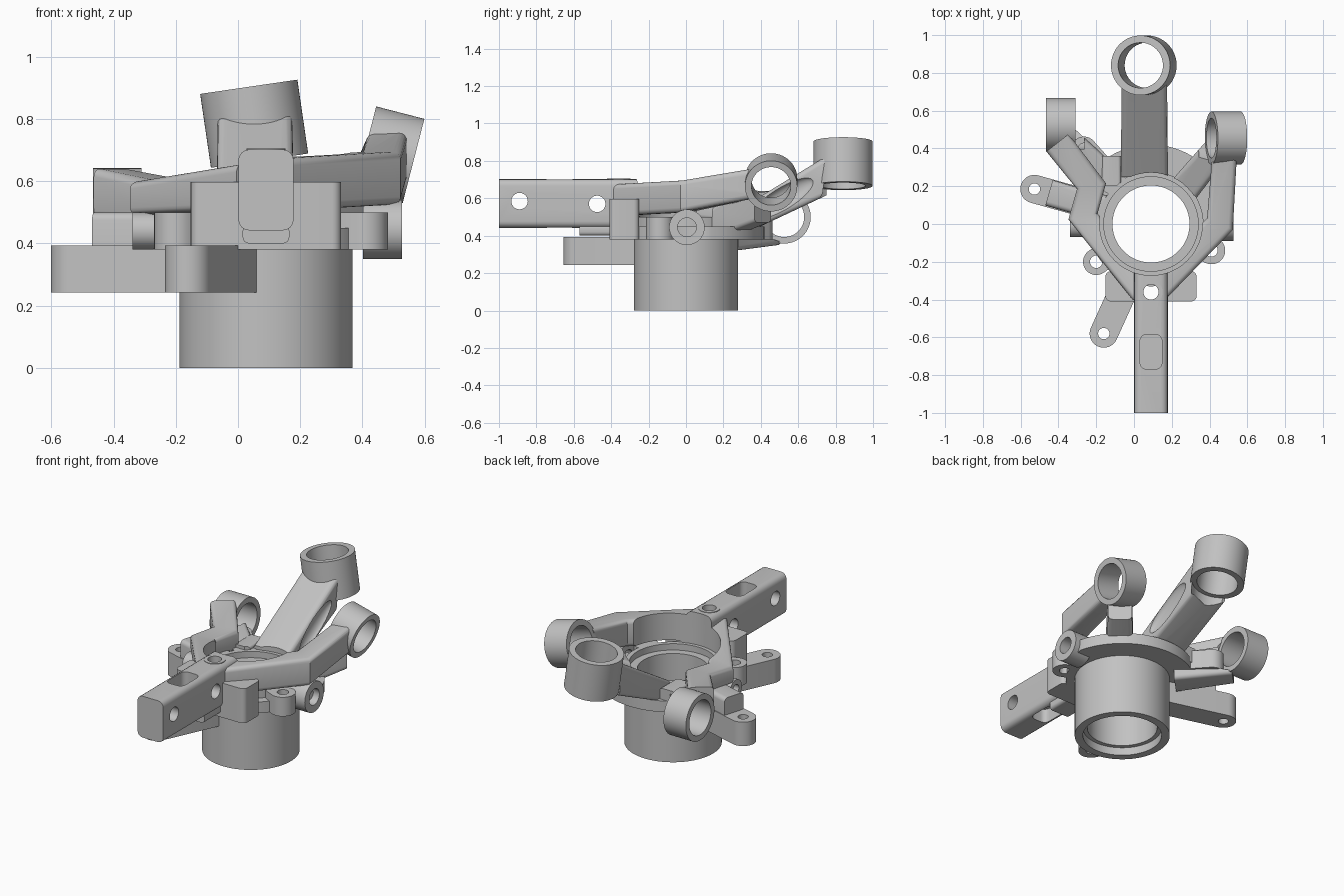
import bpy, bmesh, math
from mathutils import Vector

if "Cube" in bpy.data.objects:
    bpy.data.objects.remove(bpy.data.objects["Cube"])

# One cast-metal colour
metal = bpy.data.materials.new("cast_grey")
metal.use_nodes = True
GREY = (0.54, 0.54, 0.54, 1)
metal.diffuse_color = GREY
metal.node_tree.nodes["Principled BSDF"].inputs["Base Color"].default_value = GREY

HUB = Vector((0.09, 0, 0))
X, Z = Vector((1, 0, 0)), Vector((0, 0, 1))
parts = []


def finish(name, bm, keep=True):
    bmesh.ops.recalc_face_normals(bm, faces=bm.faces)
    mesh = bpy.data.meshes.new(name)
    bm.to_mesh(mesh)
    bm.free()
    mesh.materials.append(metal)
    ob = bpy.data.objects.new(name, mesh)
    bpy.context.scene.collection.objects.link(ob)
    if keep:
        parts.append(ob)
    return ob


def lathe(name, profile, centre=HUB, axis=Z, n=64):
    """Closed (radius, height) profile spun about an axis."""
    bm = bmesh.new()
    rot = Z.rotation_difference(Vector(axis)).to_matrix()
    rings = []
    for i in range(n):
        a = math.tau * i / n
        rings.append([bm.verts.new(Vector(centre) + rot @ Vector(
            (r * math.cos(a), r * math.sin(a), h))) for r, h in profile])
    m = len(profile)
    for i in range(n):
        a, b = rings[i], rings[(i + 1) % n]
        for j in range(m):
            k = (j + 1) % m
            bm.faces.new((a[j], b[j], b[k], a[k]))
    return finish(name, bm)


def tube(name, centre, axis, r, hole, length):
    h = length / 2
    return lathe(name, [(hole, -h), (r, -h), (r, h), (hole, h)], centre, axis)


def prism(name, outline, z0, z1, keep=True):
    bm = bmesh.new()
    low = [bm.verts.new((x, y, z0)) for x, y in outline]
    top = [bm.verts.new((x, y, z1)) for x, y in outline]
    bm.faces.new(low)
    bm.faces.new(top)
    for i in range(len(low)):
        k = (i + 1) % len(low)
        bm.faces.new((low[i], low[k], top[k], top[i]))
    return finish(name, bm, keep)


def capsule(p, q, r, n=16):
    """Outline with a round end at each point."""
    a = math.atan2(p[1] - q[1], p[0] - q[0])
    pts = []
    for c, start in ((p, a - math.pi / 2), (q, a + math.pi / 2)):
        for i in range(n + 1):
            t = start + math.pi * i / n
            pts.append((c[0] + r * math.cos(t), c[1] + r * math.sin(t)))
    return pts


def round_rect(cx, cy, hx, hy, r):
    """Rectangle outline with rounded corners."""
    return [(cx + sx * (hx - r) + r * math.cos(a), cy + sy * (hy - r) + r * math.sin(a))
            for sx, sy, q in ((1, 1, 0), (-1, 1, 1), (-1, -1, 2), (1, -1, 3))
            for a in (math.pi / 2 * (q + i / 6) for i in range(7))]


def bar(name, stations, bevel=0.025):
    """Mitred bar with rounded long edges through (x, y, z, width, height) stations."""
    bm = bmesh.new()
    P = [Vector(s[:2]) for s in stations]
    rings = []
    for i, (x, y, z, w, h) in enumerate(stations):
        d0 = (P[i] - P[max(i - 1, 0)]).normalized()
        d1 = (P[min(i + 1, len(P) - 1)] - P[i]).normalized()
        d = (d0 + d1).normalized()
        k = w / 2 / max(d.dot(d1 if d1.length else d0), 0.5)
        nx, ny = -d.y * k, d.x * k
        rings.append([bm.verts.new((x + s * nx, y + s * ny, z + t * h / 2))
                      for s, t in ((-1, -1), (1, -1), (1, 1), (-1, 1))])
    for a, b in zip(rings, rings[1:]):
        for j in range(4):
            k = (j + 1) % 4
            bm.faces.new((a[j], a[k], b[k], b[j]))
    bm.faces.new(rings[0])
    bm.faces.new(rings[-1])
    long_edges = [bm.edges.get((a[j], b[j])) for a, b in zip(rings, rings[1:]) for j in range(4)]
    bmesh.ops.bevel(bm, geom=long_edges, offset=bevel, segments=4, profile=0.5, affect="EDGES")
    return finish(name, bm)


def rod(centre, axis, r, length):
    bm = bmesh.new()
    bmesh.ops.create_cone(bm, cap_ends=True, segments=48, radius1=r, radius2=r, depth=length)
    bmesh.ops.rotate(bm, verts=bm.verts, matrix=Z.rotation_difference(Vector(axis)).to_matrix())
    bmesh.ops.translate(bm, verts=bm.verts, vec=Vector(centre))
    return finish("cutter", bm, False)


def cut(ob, *cutters):
    for c in cutters:
        c.hide_render = True
        mod = ob.modifiers.new("cut", "BOOLEAN")
        mod.operation, mod.solver, mod.object = "DIFFERENCE", "EXACT", c


# Hub sleeve with stepped bore
lathe("hub_sleeve", [(0.23, 0), (0.278, 0), (0.278, 0.5), (0.25, 0.5), (0.25, 0.46),
                     (0.204, 0.46), (0.204, 0.05), (0.23, 0.05)], n=96)
bore = rod((HUB.x, 0, 0.6), Z, 0.272, 1.4)
pin_hole = rod((0.09, -0.36, 0.6), Z, 0.04, 1)

# Flange: wide at the back, narrow at the front
rim = []
for i in range(96):
    a = math.tau * i / 96
    r = 0.33 + 0.09 * min(1, max(0, 0.5 + 2 * math.sin(a)))
    rim.append((HUB.x + r * math.cos(a), r * math.sin(a)))
flange = prism("flange", rim, 0.38, 0.45)
cut(flange, bore)

# Bolt ears around the flange
for name, p, r in (("right_ear", (0.41, -0.14), 0.073), ("left_ear", (-0.2, -0.2), 0.07),
                   ("back_ear", (-0.265, 0.395), 0.068)):
    inner = HUB.xy + (Vector(p) - HUB.xy).normalized() * 0.3
    ear = prism(name, capsule(p, inner, r), 0.38, 0.5)
    cut(ear, bore, rod((*p, 0.45), Z, 0.033, 0.5))

# Low mounting lugs
for name, p, q in (("front_lug", (-0.16, -0.58), (-0.01, -0.25)),
                   ("side_lug", (-0.527, 0.185), (-0.15, 0.08))):
    lug = prism(name, capsule(p, q, 0.075), 0.243, 0.393)
    cut(lug, bore, rod((*p, 0.3), Z, 0.03, 0.5))
web = bar("side_lug_web", [(-0.45, 0.165, 0.375, 0.14, 0.25), (-0.12, 0.07, 0.375, 0.14, 0.25)])
cut(web, bore)

# Front block, gusset and long beam
block = prism("front_block", round_rect(0.09, -0.33, 0.242, 0.08, 0.03), 0.38, 0.597)
cut(block, bore, pin_hole)
gusset = bar("beam_gusset", [(0.09, -0.57, 0.43, 0.15, 0.06), (0.09, -0.3, 0.43, 0.15, 0.06)], 0.02)
cut(gusset, pin_hole)
beam = bar("long_beam", [(0.09, -1, 0.572, 0.178, 0.26), (0.09, -0.2, 0.572, 0.178, 0.26)], 0.035)
slot = round_rect(0.09, -0.677, 0.058, 0.092, 0.035)
cut(beam, bore, prism("cutter", slot, 0.61, 0.8, False), prism("cutter", slot, 0.3, 0.53, False),
    rod((0.09, -0.89, 0.585), X, 0.044, 0.6), rod((0.09, -0.475, 0.57), X, 0.044, 0.6), pin_hole)
lathe("pin_washer", [(0.04, 0.69), (0.062, 0.69), (0.062, 0.705), (0.04, 0.705)], (0.09, -0.36, 0), n=32)

# Three end tubes
ENDS = {"right": ((0.487, 0.455, 0.685), (0.97, 0, -0.25), 0.14, 0.105, 0.16),
        "left": ((-0.388, 0.525, 0.5), (1, 0, 0), 0.142, 0.107, 0.156),
        "back": ((0.052, 0.84, 0.785), (-0.145, 0, 0.99), 0.158, 0.12, 0.24)}
holes = {}
for side, (c, axis, r, hole, length) in ENDS.items():
    tube(side + "_tube", c, axis, r, hole, length)
    holes[side] = rod(c, axis, r - 0.01, length * 1.6)

# Arms and struts reaching from the hub to the tubes
ARMS = {
    "right_arm": [(0.12, -0.34, 0.59, 0.15, 0.17), (0.455, 0.0, 0.61, 0.14, 0.17),
                  (0.48, 0.37, 0.68, 0.13, 0.16)],
    "right_strut": [(0.27, 0.19, 0.47, 0.16, 0.17), (0.45, 0.41, 0.58, 0.14, 0.22)],
    "left_arm": [(0.05, -0.36, 0.58, 0.14, 0.15), (-0.27, 0.04, 0.545, 0.14, 0.11),
                 (-0.225, 0.2, 0.54, 0.14, 0.13), (-0.405, 0.43, 0.56, 0.15, 0.16)],
    "left_strut": [(-0.13, 0.22, 0.41, 0.17, 0.18), (-0.37, 0.46, 0.45, 0.14, 0.2)],
    "back_arm": [(0.055, 0.25, 0.45, 0.25, 0.14), (0.055, 0.75, 0.72, 0.24, 0.21)],
}
for name, stations in ARMS.items():
    arm = bar(name, stations)
    cut(arm, bore, holes[name.split("_")[0]], pin_hole)
    if name == "back_arm":
        # Scooped relief on one side of the back arm
        bm = bmesh.new()
        bmesh.ops.create_uvsphere(bm, u_segments=24, v_segments=16, radius=1)
        bmesh.ops.scale(bm, verts=bm.verts, vec=(0.04, 0.19, 0.06))
        tilt = Vector((0, 1, 0)).rotation_difference(Vector((0, 0.49, 0.3))).to_matrix()
        bmesh.ops.rotate(bm, verts=bm.verts, matrix=tilt)
        bmesh.ops.translate(bm, verts=bm.verts, vec=(0.185, 0.52, 0.6))
        cut(arm, finish("cutter", bm, False))

# Side sensor bosses and a small pad on the flange
tube("right_boss", (0.465, 0.005, 0.445), X, 0.095, 0.05, 0.125)
tube("left_boss", (-0.28, -0.01, 0.44), X, 0.06, 0.03, 0.12)
pad = bar("flange_pad", [(-0.12, 0.2, 0.47, 0.1, 0.1), (-0.12, 0.36, 0.47, 0.1, 0.1)], 0.015)
cut(pad, bore)

# Bake the modifiers, then drop the cutters
bpy.context.view_layer.update()
deps = bpy.context.evaluated_depsgraph_get()
baked = [(ob, bpy.data.meshes.new_from_object(ob.evaluated_get(deps))) for ob in parts]
for ob, mesh in baked:
    ob.modifiers.clear()
    ob.data = mesh
    mesh.materials.clear()
    mesh.materials.append(metal)
for ob in [o for o in bpy.data.objects if o.name.startswith("cutter")]:
    bpy.data.objects.remove(ob)
bpy.ops.object.select_all(action="DESELECT")
for ob in parts:
    ob.select_set(True)
bpy.context.view_layer.objects.active = parts[0]
bpy.ops.object.shade_smooth_by_angle(angle=math.radians(35))
